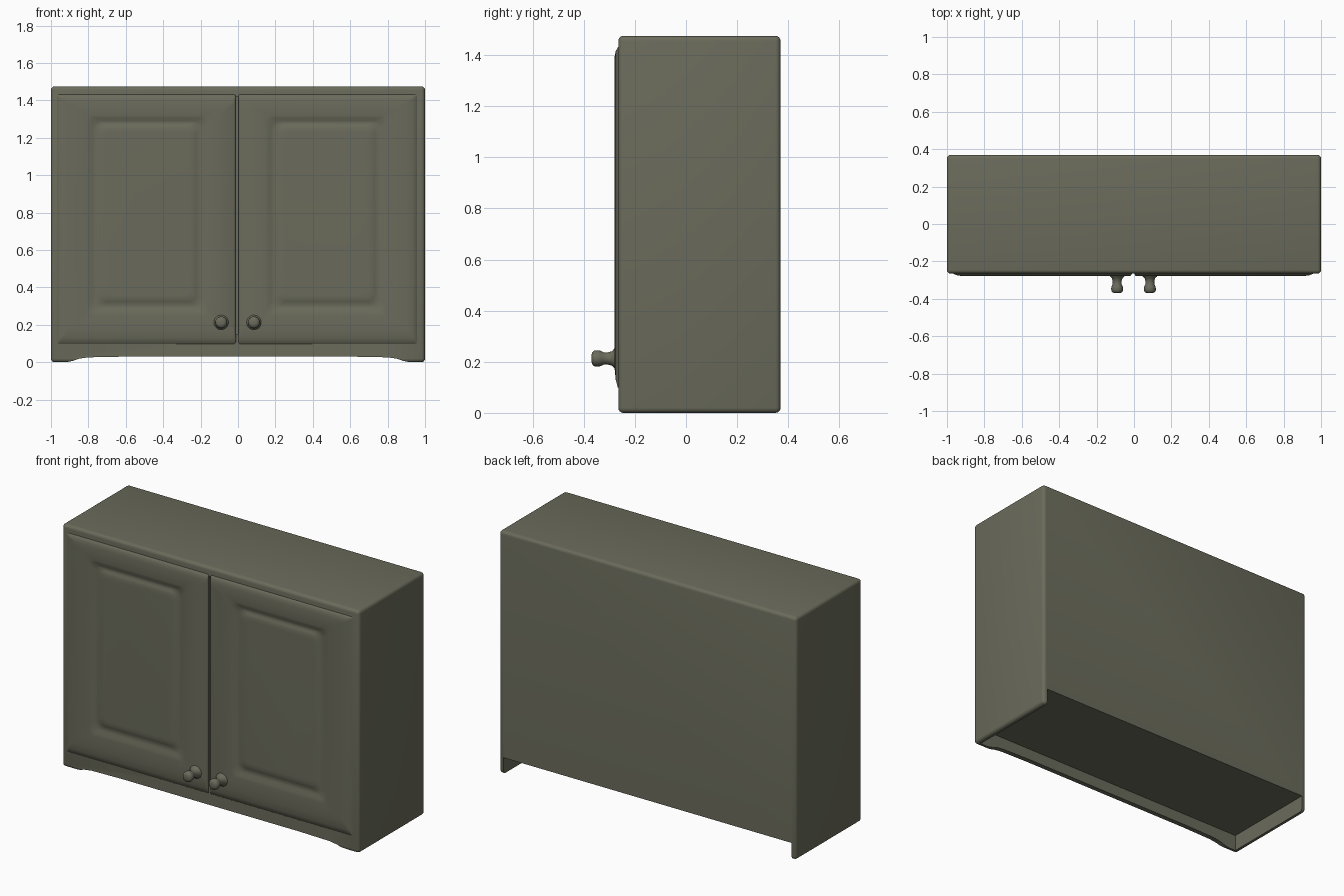
import bpy, bmesh, math
from mathutils import Vector

if "Cube" in bpy.data.objects:
    bpy.data.objects.remove(bpy.data.objects["Cube"])

olive = bpy.data.materials.new("olive_grey")
olive.diffuse_color = (0.145, 0.147, 0.105, 1)
olive.use_nodes = True
olive.node_tree.nodes["Principled BSDF"].inputs["Base Color"].default_value = olive.diffuse_color


def add_object(name, bm):
    bmesh.ops.recalc_face_normals(bm, faces=bm.faces[:])
    mesh = bpy.data.meshes.new(name)
    bm.to_mesh(mesh)
    bm.free()
    mesh.materials.append(olive)
    ob = bpy.data.objects.new(name, mesh)
    bpy.context.collection.objects.link(ob)
    return ob


def box(name, x0, x1, y0, y1, z0, z1, bevel=0):
    bm = bmesh.new()
    bmesh.ops.create_cube(bm, size=1)
    for v in bm.verts:
        v.co = Vector(((x0 + x1) / 2 + v.co.x * (x1 - x0),
                       (y0 + y1) / 2 + v.co.y * (y1 - y0),
                       (z0 + z1) / 2 + v.co.z * (z1 - z0)))
    if bevel:
        bmesh.ops.bevel(bm, geom=bm.edges[:], offset=bevel, segments=4,
                        profile=0.5, affect='EDGES')
    return add_object(name, bm)


def smooth(ob, angle=35):
    bpy.ops.object.select_all(action='DESELECT')
    ob.select_set(True)
    bpy.context.view_layer.objects.active = ob
    bpy.ops.object.shade_smooth_by_angle(angle=math.radians(angle))


def loft(name, rings, cap_start=False):
    """Bridge equal-length rings of points, and cap the last one."""
    bm = bmesh.new()
    loops = [[bm.verts.new(p) for p in ring] for ring in rings]
    for a, b in zip(loops, loops[1:]):
        for i in range(len(a)):
            j = (i + 1) % len(a)
            bm.faces.new((a[i], a[j], b[j], b[i]))
    bm.faces.new(loops[-1])
    if cap_start:
        bm.faces.new(loops[0][::-1])
    return add_object(name, bm)


def rounded_rect(x0, x1, z0, z1, r, y, left):
    pts = []
    corners = ((x1 - r, z1 - r), (x0 + r, z1 - r), (x0 + r, z0 + r), (x1 - r, z0 + r))
    for k, (cx, cz) in enumerate(corners):
        for i in range(6):
            a = math.pi / 2 * (k + i / 5)
            x, z = cx + r * math.cos(a), cz + r * math.sin(a)
            pts.append((-0.01 - x if left else x, y, z))
    return pts


# Cabinet body with rounded edges
body = box("cabinet_body", -1, 1, -0.265, 0.37, 0, 1.475, 0.02)

# Cutters: open underside, gap between the doors, curved apron
cutters = [box("underside_cutter", -0.97, 0.97, -0.235, 0.6, -0.2, 0.1),
           box("door_gap_cutter", -0.011, 0.001, -0.4, -0.21, 0.15, 1.42)]
half = [(0.91, -0.1), (0.91, 0.002), (0.88, 0.008), (0.85, 0.019), (0.8, 0.026), (0.6, 0.03)]
outline = half + [(-x, z) for x, z in reversed(half)]
cutters.append(loft("apron_cutter",
                    [[(x, y, z) for x, z in outline] for y in (-0.5, -0.22)], True))
bpy.context.view_layer.objects.active = body
for cutter in cutters:
    mod = body.modifiers.new("cut", 'BOOLEAN')
    mod.operation = 'DIFFERENCE'
    mod.solver = 'EXACT'
    mod.object = cutter
    bpy.ops.object.modifier_apply(modifier=mod.name)
for cutter in cutters:
    bpy.data.objects.remove(cutter)
smooth(body)

# Doors with a soft groove around a raised panel: x0, x1, z0, z1, radius, y
door_rings = [
    (0.002, 0.965, 0.09, 1.435, 0.010, -0.255),
    (0.002, 0.955, 0.10, 1.430, 0.010, -0.267),
    (0.006, 0.935, 0.13, 1.415, 0.012, -0.275),
    (0.012, 0.900, 0.17, 1.395, 0.015, -0.279),
    (0.145, 0.800, 0.25, 1.320, 0.030, -0.279),
    (0.165, 0.785, 0.27, 1.305, 0.035, -0.276),
    (0.180, 0.765, 0.29, 1.290, 0.040, -0.268),
    (0.200, 0.745, 0.31, 1.275, 0.040, -0.267),
    (0.215, 0.730, 0.325, 1.265, 0.040, -0.273),
    (0.230, 0.715, 0.34, 1.250, 0.035, -0.277),
    (0.250, 0.695, 0.36, 1.230, 0.030, -0.278),
]
for side, left in (("left", True), ("right", False)):
    door = loft(side + "_door", [rounded_rect(*ring, left) for ring in door_rings])
    smooth(door, 50)

# Turned knobs: radius, y
knob_profile = [(0.045, -0.270), (0.038, -0.281), (0.028, -0.290), (0.024, -0.305),
                (0.024, -0.322), (0.030, -0.334), (0.032, -0.345), (0.031, -0.358),
                (0.025, -0.366), (0.013, -0.370)]
for side, x in (("left", -0.09), ("right", 0.085)):
    rings = [[(x + r * math.cos(math.tau * i / 20), y, 0.213 + r * math.sin(math.tau * i / 20))
              for i in range(20)] for r, y in knob_profile]
    smooth(loft(side + "_knob", rings, True), 60)
